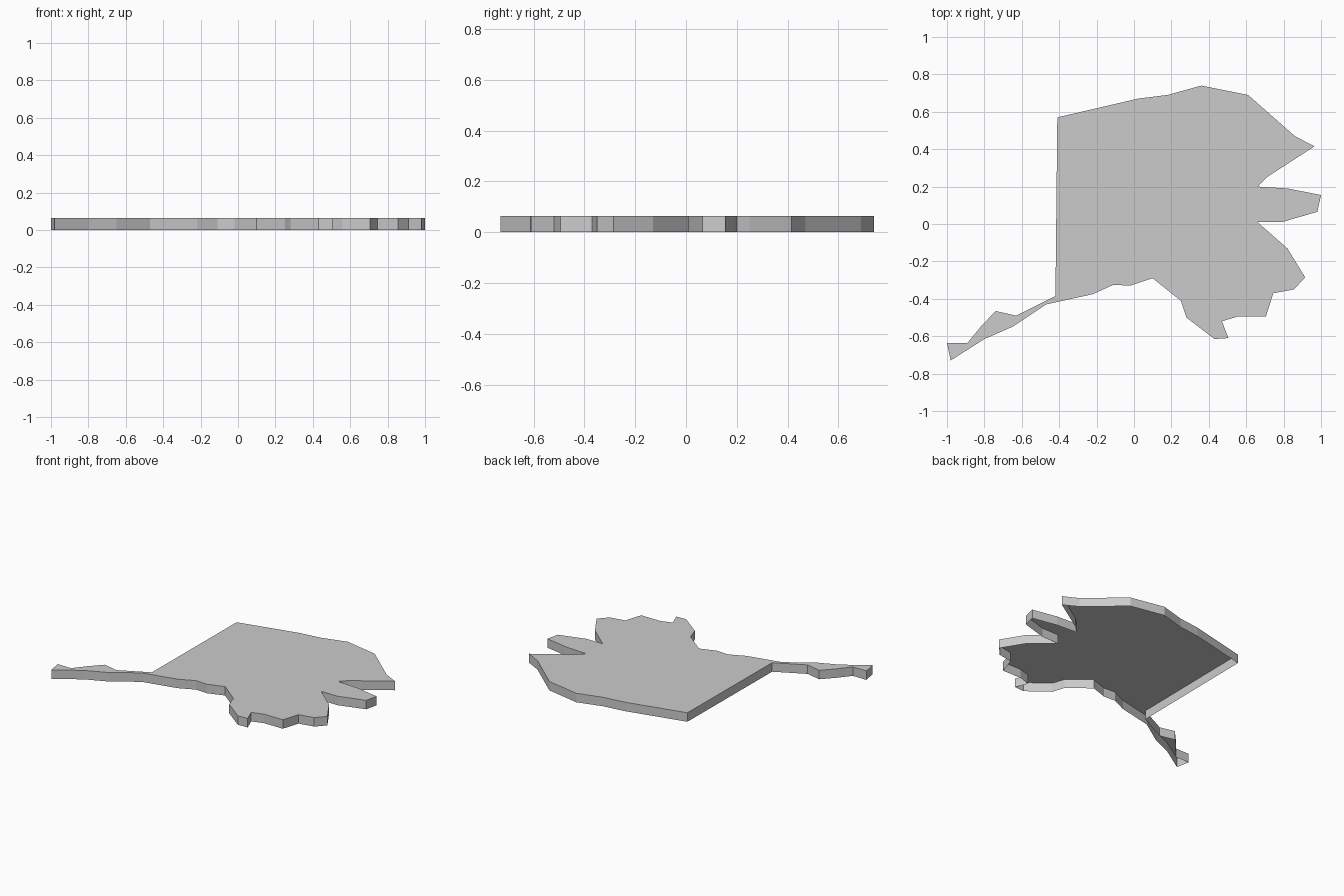
import bpy
import bmesh

# Remove the default object
default_object = bpy.data.objects.get("Cube")
if default_object:
    bpy.data.objects.remove(default_object, do_unlink=True)

THICKNESS = 0.065

# Outline of the slab, clockwise seen from above, in named stretches
back_edge = [(-0.41, 0.57), (0.02, 0.67), (0.18, 0.69), (0.36, 0.74), (0.61, 0.69)]
back_arm = [(0.86, 0.47), (0.965, 0.415), (0.71, 0.25), (0.66, 0.2)]
middle_arm = [(0.82, 0.19), (1, 0.155), (0.98, 0.065), (0.79, 0.01), (0.66, 0.01)]
front_arm = [(0.82, -0.13), (0.915, -0.285), (0.855, -0.35), (0.745, -0.37),
             (0.705, -0.495), (0.555, -0.495)]
front_lobe = [(0.47, -0.52), (0.505, -0.61), (0.43, -0.615), (0.28, -0.5), (0.25, -0.41)]
front_edge = [(0.1, -0.29), (-0.02, -0.33), (-0.11, -0.325), (-0.22, -0.375), (-0.47, -0.43)]
tail = [(-0.65, -0.55), (-0.8, -0.615), (-0.98, -0.73), (-1, -0.635), (-0.89, -0.635),
        (-0.82, -0.55), (-0.74, -0.465), (-0.63, -0.49), (-0.42, -0.385)]
outline = back_edge + back_arm + middle_arm + front_arm + front_lobe + front_edge + tail


def make_material(name, color):
    """Plain flat material with matching viewport and render colour."""
    material = bpy.data.materials.new(name)
    material.use_nodes = True
    material.diffuse_color = color
    shader = next(n for n in material.node_tree.nodes if n.type == "BSDF_PRINCIPLED")
    shader.inputs["Base Color"].default_value = color
    shader.inputs["Roughness"].default_value = 0.8
    return material


def make_open_slab(name, points, height, material):
    """Flat top with a skirt of vertical walls, left open underneath."""
    bm = bmesh.new()
    loop = list(reversed(points))
    upper = [bm.verts.new((x, y, height)) for x, y in loop]
    lower = [bm.verts.new((x, y, 0)) for x, y in loop]
    bm.faces.new(upper)
    for i in range(len(loop)):
        j = (i + 1) % len(loop)
        bm.faces.new((lower[i], lower[j], upper[j], upper[i]))
    mesh = bpy.data.meshes.new(name)
    bm.to_mesh(mesh)
    bm.free()
    mesh.materials.append(material)
    slab = bpy.data.objects.new(name, mesh)
    bpy.context.collection.objects.link(slab)
    return slab


light_grey = make_material("light grey", (0.6, 0.6, 0.6, 1))
make_open_slab("land_slab", outline, THICKNESS, light_grey)
